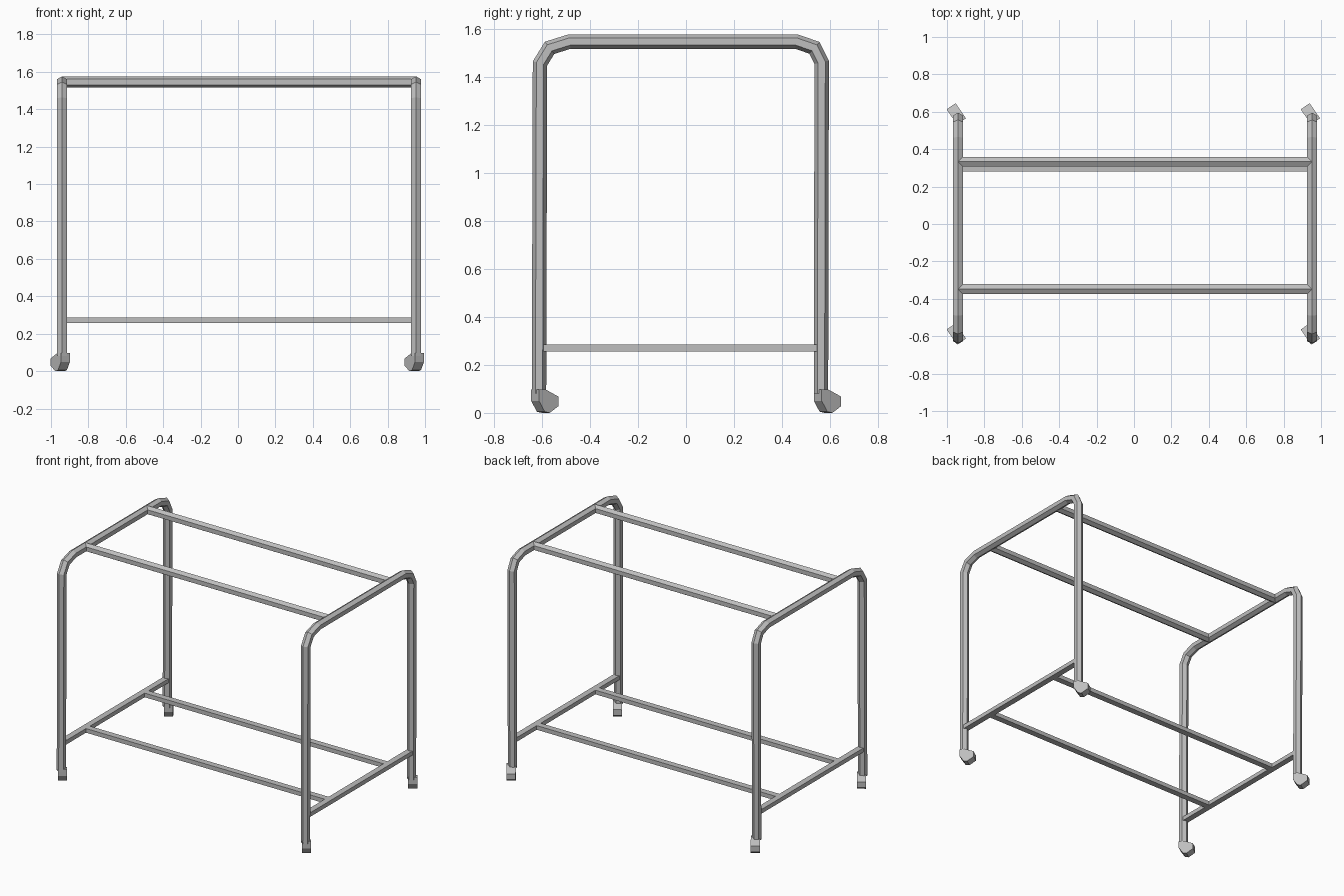
import bpy, bmesh, math
from mathutils import Vector, Matrix

cube = bpy.data.objects.get("Cube")
if cube:
    bpy.data.objects.remove(cube, do_unlink=True)

metal = bpy.data.materials.new("grey metal")
metal.use_nodes = True
GREY = (0.52, 0.52, 0.52, 1)
metal.diffuse_color = GREY
metal.node_tree.nodes["Principled BSDF"].inputs["Base Color"].default_value = GREY


def finish(name, bm):
    bmesh.ops.recalc_face_normals(bm, faces=bm.faces)
    mesh = bpy.data.meshes.new(name)
    bm.to_mesh(mesh)
    bm.free()
    mesh.materials.append(metal)
    obj = bpy.data.objects.new(name, mesh)
    bpy.context.collection.objects.link(obj)
    return obj


def sweep(name, path, side, radius=0.03):
    """Six-sided tube along a flat path, mitred at bends; side is the path plane's normal."""
    bm = bmesh.new()
    pts, side, rings = [Vector(p) for p in path], Vector(side), []
    for i, p in enumerate(pts):
        before = (p - pts[max(i - 1, 0)]).normalized()
        after = (pts[min(i + 1, len(pts) - 1)] - p).normalized()
        tangent = (before + after).normalized()
        across = side.cross(tangent) / tangent.dot(after if after.length else before)
        rings.append([bm.verts.new(p + radius * (side * math.sin(a) + across * math.cos(a)))
                      for a in (k * math.pi / 3 for k in range(6))])
    for a, b in zip(rings, rings[1:]):
        for k in range(6):
            j = (k + 1) % 6
            bm.faces.new((a[k], a[j], b[j], b[k]))
    bm.faces.new(rings[0])
    bm.faces.new(rings[-1])
    return finish(name, bm)


def box(name, centre, size):
    bm = bmesh.new()
    bmesh.ops.create_cube(bm, size=1, matrix=Matrix.Translation(centre) @ Matrix.Diagonal((*size, 1)))
    return finish(name, bm)


def caster(name, x, y):
    """Chunky wheel block: extruded side profile, swivelled."""
    profile = [(-.049, .097), (-.015, .097), (.049, .068), (.049, .028),
               (.005, 0), (-.02, .005), (-.049, .05)]
    bm = bmesh.new()
    face = bm.faces.new([bm.verts.new((-.029, u, z)) for u, z in profile])
    new = bmesh.ops.extrude_face_region(bm, geom=[face])["geom"]
    bmesh.ops.translate(bm, vec=(.058, 0, 0), verts=[v for v in new if isinstance(v, bmesh.types.BMVert)])
    turn = Matrix.Translation((x, y, 0)) @ Matrix.Rotation(math.radians(34.5), 4, "Z")
    bmesh.ops.transform(bm, matrix=turn, verts=bm.verts)
    return finish(name, bm)


# End frames, lower side rails and casters
LEFT, RIGHT = 0.952, -0.941
TOP, LOW = 1.546, 0.271
arch = [(-.612, .08), (-.608, 1.455), (-.568, 1.52), (-.485, TOP),
        (.46, TOP), (.535, 1.52), (.565, 1.46), (.562, .08)]
for word, x in (("left", LEFT), ("right", RIGHT)):
    sweep(word + "_end_frame", [(x, y, z) for y, z in arch], (1, 0, 0))
    box(word + "_lower_rail", (x, -.023, LOW), (.042, 1.16, .029))
    caster(word + "_front_caster", x - .009, -.588)
    caster(word + "_back_caster", x - .009, .589)

# Long bars joining the two end frames
for word, upper_y, lower_y in (("front", -.348, -.348), ("back", .333, .302)):
    sweep(word + "_upper_bar", [(RIGHT, upper_y, TOP), (LEFT, upper_y, TOP)], (0, 1, 0))
    box(word + "_lower_bar", ((LEFT + RIGHT) / 2, lower_y, LOW), (LEFT - RIGHT, .044, .029))
